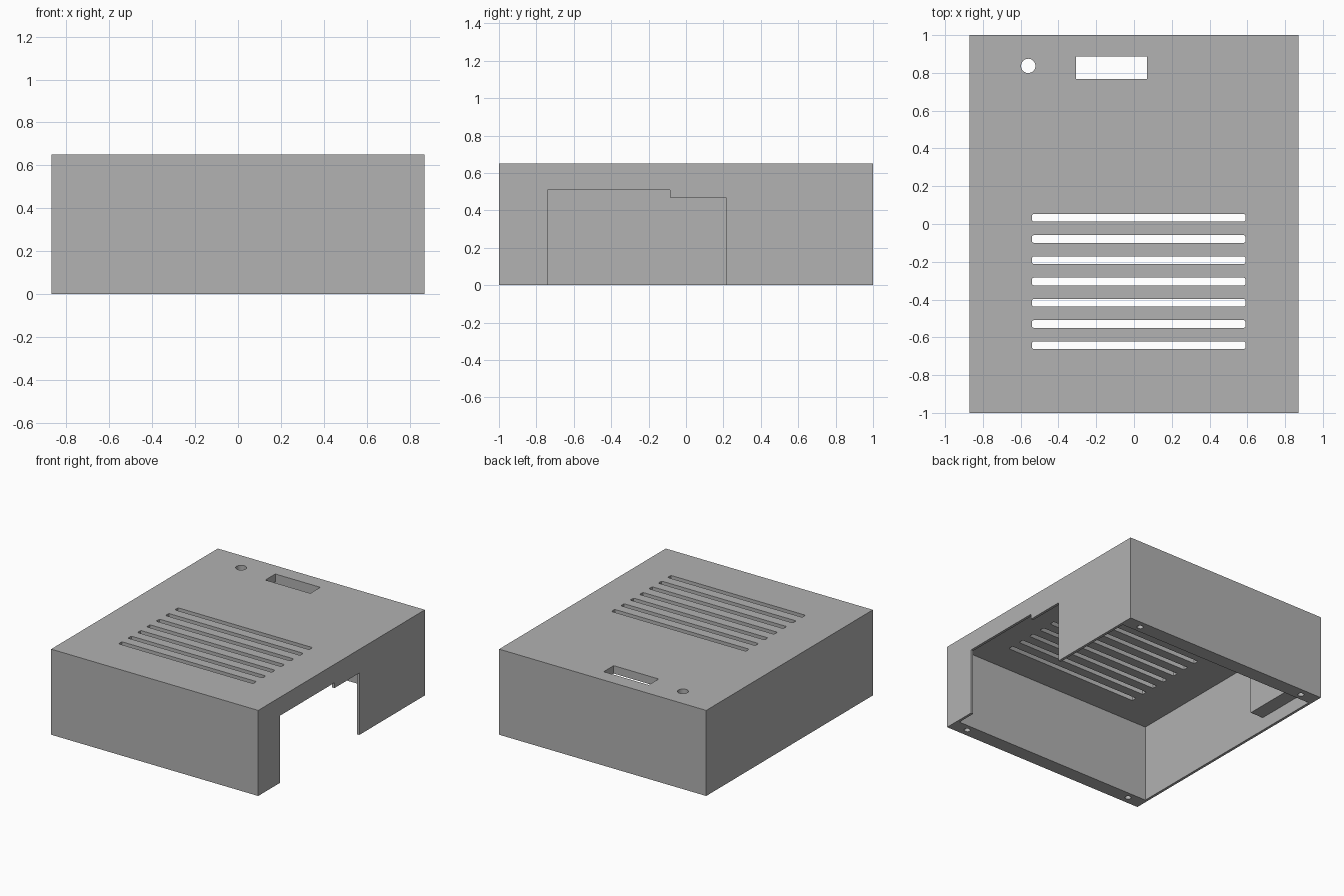
import bpy, bmesh

cube = bpy.data.objects.get("Cube")
if cube:
    bpy.data.objects.remove(cube, do_unlink=True)

grey = bpy.data.materials.new("plain grey")
grey.use_nodes = True
colour = (0.445, 0.445, 0.445, 1)
grey.diffuse_color = colour
grey.node_tree.nodes["Principled BSDF"].inputs["Base Color"].default_value = colour


def finish(name, bm):
    mesh = bpy.data.meshes.new(name)
    bm.to_mesh(mesh)
    bm.free()
    mesh.materials.append(grey)
    obj = bpy.data.objects.new(name, mesh)
    bpy.context.collection.objects.link(obj)
    return obj


def box(name, xs, ys, zs, corner=0):
    """Box between limits, optionally with rounded upright edges."""
    bm = bmesh.new()
    bmesh.ops.create_cube(bm, size=1)
    for v in bm.verts:
        v.co = [r[0] if c < 0 else r[1] for c, r in zip(v.co, (xs, ys, zs))]
    if corner:
        upright = [e for e in bm.edges
                   if abs(e.verts[0].co.z - e.verts[1].co.z) > 0.01]
        bmesh.ops.bevel(bm, geom=upright, offset=corner, segments=2,
                        profile=0.5, affect='EDGES')
    return finish(name, bm)


def rod(name, x, y, radius, z0, z1, sides):
    bm = bmesh.new()
    bmesh.ops.create_cone(bm, cap_ends=True, segments=sides, radius1=radius,
                          radius2=radius, depth=z1 - z0)
    bmesh.ops.translate(bm, verts=bm.verts, vec=(x, y, (z0 + z1) / 2))
    return finish(name, bm)


def cut(target, cutter):
    """Subtract the cutter from the target and discard it."""
    mod = target.modifiers.new("cut", 'BOOLEAN')
    mod.operation = 'DIFFERENCE'
    mod.solver = 'EXACT'
    mod.object = cutter
    bpy.context.view_layer.objects.active = target
    bpy.ops.object.modifier_apply(modifier=mod.name)
    bpy.data.objects.remove(cutter, do_unlink=True)


W, L, H = 0.87, 1.0, 0.65
IN_X, IN_Y, CEILING = 0.85, 0.89, 0.59

# Housing shell, open underneath, with thin sides and thick ends
housing = box("housing", (-W, W), (-L, L), (0, H))
cut(housing, box("cavity", (-IN_X, IN_X), (-IN_Y, IN_Y), (-0.1, CEILING)))

# Stepped opening in the left side
cut(housing, box("tall_opening", (0.8, 1), (-0.74, -0.085), (-0.1, 0.51)))
cut(housing, box("low_opening", (0.8, 1), (-0.1, 0.213), (-0.1, 0.47)))

# Vent slots in the roof
for i in range(7):
    y = 0.033 - 0.1125 * i
    cut(housing, box("vent", (-0.54, 0.59), (y - 0.02, y + 0.02),
                     (0.5, 0.8), corner=0.008))

# Rectangular window and round hole near the back
cut(housing, box("window", (-0.308, 0.07), (0.768, 0.888), (0.5, 0.8)))
cut(housing, rod("round_hole", -0.56, 0.837, 0.038, 0.5, 0.8, 32))

# Screw holes in the bottom rim
for x in (-0.735, 0.735):
    for y in (-0.942, 0.942):
        cut(housing, rod("screw_hole", x, y, 0.022, -0.1, 0.2, 16))

# Inner block in the back corner of the right wall
box("corner_block", (-IN_X - 0.005, -0.74), (0.39, IN_Y + 0.005),
    (0.1, CEILING + 0.005))

# Flat faces, smooth round holes
bpy.ops.object.select_all(action='DESELECT')
housing.select_set(True)
bpy.context.view_layer.objects.active = housing
bpy.ops.object.shade_smooth_by_angle(angle=0.5)
